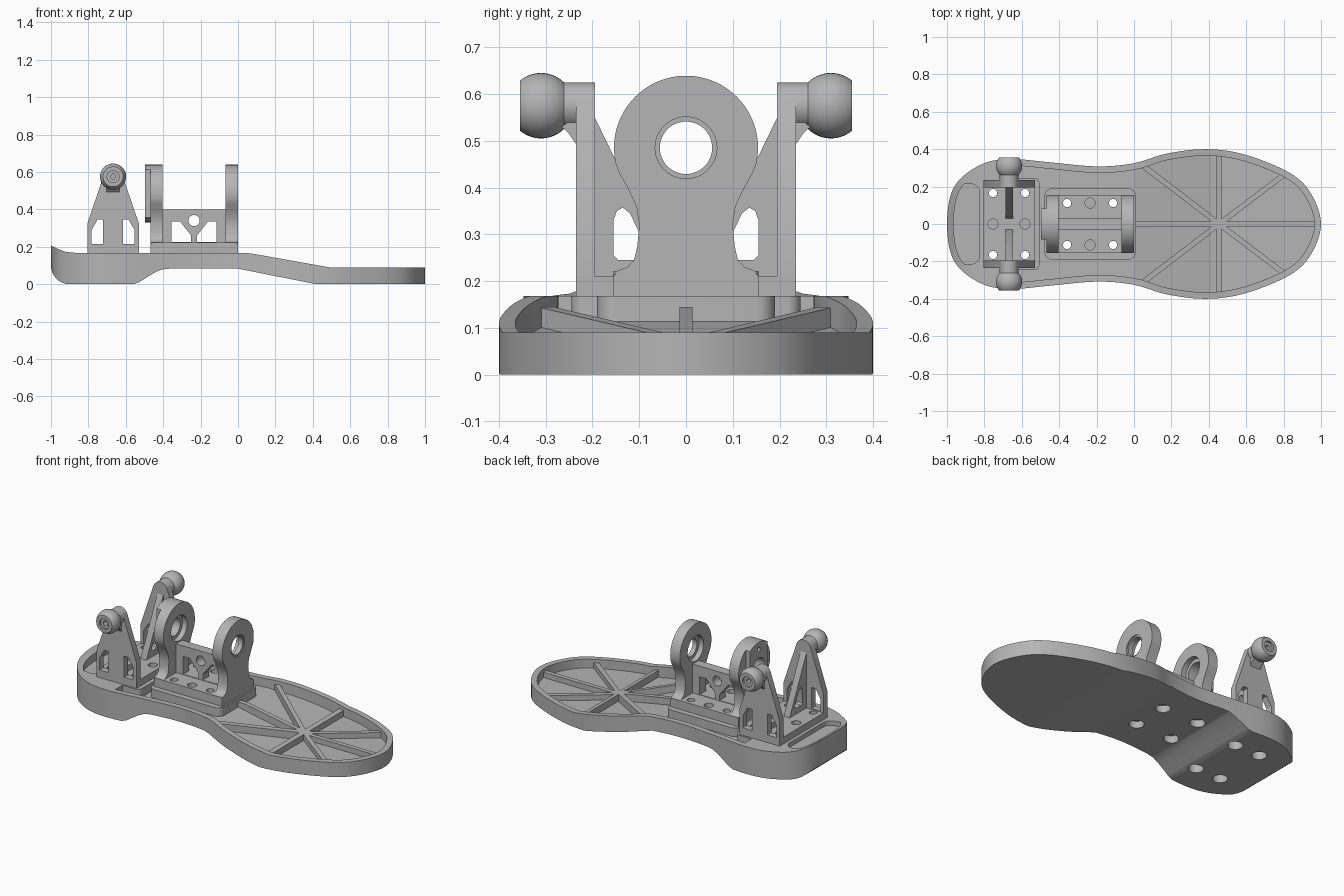
import bpy, bmesh
from math import sin, cos, pi, radians, hypot
from mathutils import Vector

if "Cube" in bpy.data.objects:
    bpy.data.objects.remove(bpy.data.objects["Cube"])

grey = bpy.data.materials.new("plain_grey")
grey.use_nodes = True
colour = (0.46, 0.46, 0.46, 1)
grey.diffuse_color = colour
grey.node_tree.nodes["Principled BSDF"].inputs["Base Color"].default_value = colour
parts = []


def finish(name, bm):
    bmesh.ops.recalc_face_normals(bm, faces=bm.faces)
    me = bpy.data.meshes.new(name)
    bm.to_mesh(me)
    bm.free()
    me.materials.append(grey)
    ob = bpy.data.objects.new(name, me)
    bpy.context.scene.collection.objects.link(ob)
    return ob


def prism(name, pts, axis, a, b):
    """Extrude a 2D outline along an axis from a to b."""
    def place(p, t):
        return {"x": (t, p[0], p[1]), "y": (p[0], t, p[1]), "z": (p[0], p[1], t)}[axis]
    bm = bmesh.new()
    lo = [bm.verts.new(place(p, a)) for p in pts]
    hi = [bm.verts.new(place(p, b)) for p in pts]
    bm.faces.new(lo)
    bm.faces.new(hi)
    n = len(pts)
    for i in range(n):
        j = (i + 1) % n
        bm.faces.new((lo[i], lo[j], hi[j], hi[i]))
    return finish(name, bm)


def arc(cx, cy, r, a0=0, a1=360, n=40):
    full = a1 - a0 == 360
    steps = n if full else n - 1
    return [(cx + r * cos(radians(a0 + (a1 - a0) * i / steps)),
             cy + r * sin(radians(a0 + (a1 - a0) * i / steps))) for i in range(n)]


def rounded(x0, x1, y0, y1, r):
    return (arc(x1 - r, y1 - r, r, 0, 90, 7) + arc(x0 + r, y1 - r, r, 90, 180, 7)
            + arc(x0 + r, y0 + r, r, 180, 270, 7) + arc(x1 - r, y0 + r, r, 270, 359.9, 7))


def boolean(ob, cutters, op="DIFFERENCE", keep=False):
    for c in cutters:
        m = ob.modifiers.new("cut", "BOOLEAN")
        m.operation, m.solver, m.object = op, "EXACT", c
    dg = bpy.context.evaluated_depsgraph_get()
    me = bpy.data.meshes.new_from_object(ob.evaluated_get(dg))
    ob.modifiers.clear()
    ob.data = me
    if not keep:
        for c in cutters:
            bpy.data.objects.remove(c)
    return ob


def hole(x, y, r, z0, z1):
    return prism("cutter", arc(x, y, r, n=24), "z", z0, z1)


def lathe_y(name, pts, cx, cz, sign, n=40):
    """Turn (radius, y) points around a line parallel to y."""
    bm = bmesh.new()
    vs = [bm.verts.new((cx + r, sign * y, cz)) for r, y in pts]
    es = [bm.edges.new(e) for e in zip(vs, vs[1:])]
    bmesh.ops.spin(bm, geom=vs + es, cent=(cx, 0, cz), axis=(0, 1, 0), angle=2 * pi, steps=n)
    bmesh.ops.remove_doubles(bm, verts=bm.verts, dist=1e-5)
    return finish(name, bm)


def smooth_loop(pts, k=6):
    out, n = [], len(pts)
    for i in range(n):
        a, b, c, d = (Vector(pts[(i + o) % n]) for o in (-1, 0, 1, 2))
        for s in range(k):
            t = s / k
            out.append(tuple(0.5 * (2 * b + (c - a) * t + (2 * a - 5 * b + 4 * c - d) * t * t
                                    + (3 * b - a - 3 * c + d) * t ** 3)))
    return out


def inset(pts, d):
    out, n = [], len(pts)
    for i, p in enumerate(pts):
        a, b = pts[i - 1], pts[(i + 1) % n]
        tx, ty = b[0] - a[0], b[1] - a[1]
        l = hypot(tx, ty)
        out.append((p[0] + ty / l * d, p[1] - tx / l * d))
    return out


# Sole: plan outline crossed with a side profile
half = [(-.98, .155), (-.92, .25), (-.8, .325), (-.66, .348), (-.45, .33), (-.2, .308),
        (0, .325), (.17, .375), (.38, .4), (.59, .372), (.83, .275), (.945, .165)]
outline = smooth_loop([(-1, 0)] + half + [(1, 0)] + [(x, -y) for x, y in reversed(half)])
inner = inset(outline, .035)
side = (arc(-.9, .1, .1, 180, 270, 10)
        + [(-.56, 0), (-.53, .01), (-.45, .06), (-.41, .078), (-.37, .083), (0, .083), (.42, 0),
           (1.1, 0), (1.1, .09), (.49, .09), (.08, .163), (.04, .168), (-.87, .168),
           (-.92, .173), (-.96, .187), (-1, .208), (-1.05, .23), (-1.05, .1)])
sole = prism("sole", outline, "z", -.1, .4)
boolean(sole, [prism("cutter", side, "y", -.6, .6)], "INTERSECT")

# Hollow tray that leaves raised pads under both brackets
tray = prism("tray_cutter", inner, "z", 0, .5)
floor = [(-.62, .115), (0, .115), (.42, .035), (1.1, .035), (1.1, .4), (-.62, .4)]
boolean(tray, [prism("cutter", floor, "y", -.6, .6)], "INTERSECT")
boolean(tray, [prism("cutter", rounded(-1.1, -.505, -.245, .245, .03), "z", -.1, .6),
               prism("cutter", rounded(-.48, .01, -.19, .19, .04), "z", -.1, .6)])
heel = prism("heel_cutter", inner, "z", .14, .5)
boolean(heel, [prism("cutter", rounded(-1.2, -.825, -.215, .215, .05), "z", -.1, .6)], "INTERSECT")
boolean(sole, [tray, heel])

# Screw holes, counterbored from underneath
rear_screws = [(x, y) for x in (-.754, -.583) for y in (-.166, .166)]
ankle_screws = [(x, y) for x in (-.358, -.112) for y in (-.112, .112)]
boolean(sole, [hole(x, y, .022, -.1, .5) for x, y in rear_screws + ankle_screws])
boolean(sole, [hole(x, y, .042, -.1, .1) for x, y in rear_screws]
        + [hole(x, y, .042, -.1, .125) for x, y in ankle_screws])
parts.append(sole)

# Forefoot ribs radiating from a hub
rib_side = [(-.1, .105), (0, .105), (.42, .025), (1.1, .025), (1.1, .068), (.49, .068),
            (.06, .145), (-.1, .145)]
rib_zone = prism("rib_zone", rib_side, "y", -.6, .6)
hub = Vector((.455, 0))
ends = [(-.02, 0), (.98, 0)] + [(x, s * y) for s in (-1, 1)
                                for x, y in ((.455, .38), (.8, .262), (.05, .31))]
for i, e in enumerate(ends):
    d = Vector(e) - hub
    w = Vector((-d.y, d.x)).normalized() * .014
    strip = [hub + w, hub - w, Vector(e) - w, Vector(e) + w]
    rib = prism(f"rib_{i + 1}", [tuple(p) for p in strip], "z", -.1, .4)
    parts.append(boolean(rib, [rib_zone], "INTERSECT", keep=True))
parts.append(boolean(prism("rib_hub", arc(*hub, .03, n=24), "z", -.1, .4), [rib_zone], "INTERSECT"))

# Ankle bracket: base, two ringed uprights, centre web
base = prism("ankle_base", rounded(-.468, 0, -.155, .155, .012), "z", .16, .222)
boolean(base, [hole(x, y, .022, .1, .3) for x, y in ankle_screws]
        + [hole(-.235, s * .112, .027, .175, .3) for s in (-1, 1)])
parts.append(base)
neck = [(.155, .165), (.155, .21), (.147, .222), (.125, .23), (.111, .245), (.104, .275),
        (.1, .32), (.106, .36), (.125, .4), (.142, .43)]
upright = neck + arc(0, .485, .154, -14, 194, 50) + [(-y, z) for y, z in reversed(neck)]


def bore(r, a, b):
    return prism("cutter", arc(0, .485, r, n=48), "x", a, b)


front = prism("front_ankle_ring", upright, "x", -.066, 0)
parts.append(boolean(front, [bore(.056, -.2, .1), bore(.066, -.006, .1), bore(.078, -.2, -.035)]))
rear = prism("rear_ankle_ring", upright, "x", -.468, -.403)
parts.append(boolean(rear, [bore(.056, -.6, -.3), bore(.078, -.435, -.3)]))
ear_pts = arc(0, .485, .154, 57, 123, 16) + arc(0, .485, .154, 237, 303, 16)
ear = prism("rear_ring_ear", ear_pts, "x", -.498, -.46)
boolean(ear, [bore(.056, -.6, -.3)]
        + [prism("cutter", arc(0, .485 + s * .11, .014, n=16), "x", -.6, -.475) for s in (-1, 1)])
parts.append(ear)

web = prism("ankle_web", [(-.42, .2), (-.05, .2), (-.05, .4), (-.42, .4)], "y", -.03, .03)
gap = [(.015, .225), (.12, .225), (.12, .335), (.075, .335), (.015, .26)]
boolean(web, [prism("cutter", [(-.235 + s * x, z) for x, z in gap], "y", -.2, .2) for s in (-1, 1)]
        + [prism("cutter", arc(-.235, .34, .03, n=24), "y", -.2, .2)])
parts.append(web)

# Rear bracket base
cx, cz = -.668, .575
rear_base = prism("rear_base", [(-.805, -.235), (-.53, -.235), (-.53, .235), (-.805, .235)],
                  "z", .16, .21)
boolean(rear_base, [hole(x, y, .022, .1, .3) for x, y in rear_screws]
        + [hole(x, 0, .027, .175, .3) for x in (-.754, -.583)])
parts.append(rear_base)

# Rear bracket sides: tapered plate, gusset, ball stud
plate = [(-.805, .165), (-.53, .165), (-.53, .325)] + arc(cx, cz, .05, 16, 164, 20) + [(-.805, .325)]
window = [(.053, .215), (.115, .215), (.115, .29), (.083, .345), (.053, .345)]
gusset = [(.2, .56), (.2, .17), (.03, .17), (.03, .21)]
gusset_gap = [(.155, .255), (.155, .33), (.148, .35), (.135, .357), (.12, .345),
              (.08, .262), (.09, .245), (.145, .245)]
flare = [(.225, .485), (.237, .495), (.25, .515), (.266, .53), (.225, .56)]
ball = [(.07 * cos(radians(a)), .31 + .07 * sin(radians(a))) for a in range(-44, 41, 6)]
stud = [(0, .21), (.05, .21), (.05, .262)] + ball + [(.053, .355), (.032, .355), (.032, .342),
                                                    (.014, .342), (.014, .3), (0, .3)]
for s, label in ((1, "back"), (-1, "front")):
    p = prism(f"{label}_rear_plate", plate, "y", s * .195, s * .235)
    parts.append(boolean(p, [prism("cutter", [(cx + m * x, z) for x, z in window], "y", s * .1, s * .3)
                             for m in (-1, 1)]))
    g = prism(f"{label}_gusset", [(s * y, z) for y, z in gusset], "x", cx - .02, cx + .02)
    parts.append(boolean(g, [prism("cutter", [(s * y, z) for y, z in gusset_gap], "x", -.8, -.5)]))
    parts.append(prism(f"{label}_stud_flare", [(s * y, z) for y, z in flare], "x", cx - .035, cx + .035))
    parts.append(lathe_y(f"{label}_ball_stud", stud, cx, cz, s))

# Smooth curves, crisp edges
bpy.ops.object.select_all(action="DESELECT")
for ob in parts:
    ob.select_set(True)
bpy.context.view_layer.objects.active = sole
bpy.ops.object.shade_smooth_by_angle(angle=radians(30))
